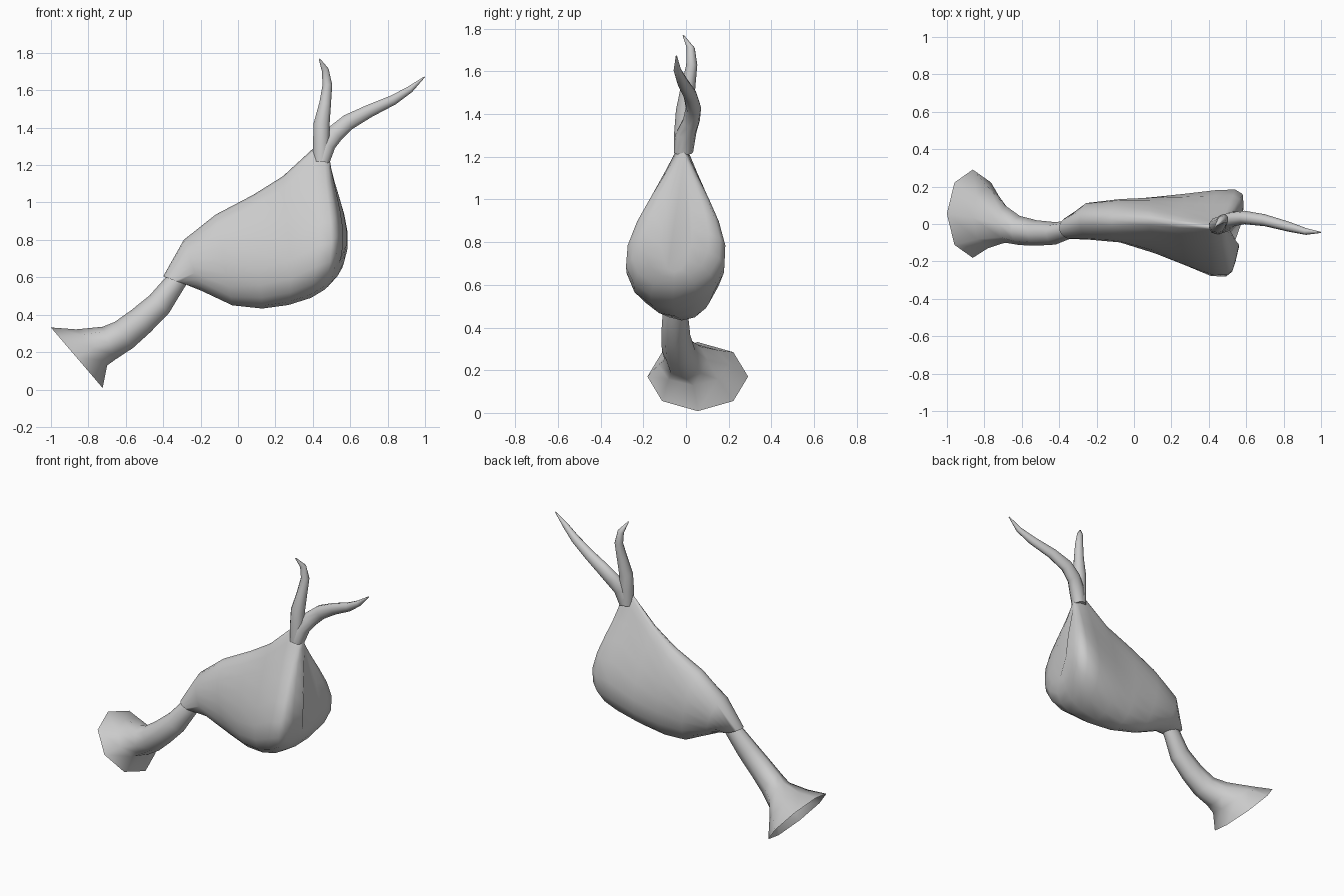
import bpy, bmesh, math
from mathutils import Vector


def skin(name, rings, cap_start=True, cap_end=True, angle=60):
    """Join equal-sized vertex rings into one smooth-shaded object."""
    bm = bmesh.new()
    loops = [[bm.verts.new(p) for p in ring] for ring in rings]
    n = len(loops[0])
    for a, b in zip(loops, loops[1:]):
        for i in range(n):
            j = (i + 1) % n
            bm.faces.new((a[i], a[j], b[j], b[i]))
    if cap_start:
        bm.faces.new(loops[0][::-1])
    if cap_end:
        bm.faces.new(loops[-1])
    bmesh.ops.recalc_face_normals(bm, faces=bm.faces)
    mesh = bpy.data.meshes.new(name)
    bm.to_mesh(mesh)
    bm.free()
    obj = bpy.data.objects.new(name, mesh)
    bpy.context.collection.objects.link(obj)
    bpy.ops.object.select_all(action='DESELECT')
    obj.select_set(True)
    bpy.context.view_layer.objects.active = obj
    bpy.ops.object.shade_smooth_by_angle(angle=math.radians(angle))
    return obj


def tube(name, path, sides, end_dir=None, **caps):
    """Path rows: x, y, z, radius in the xz plane, radius along y."""
    pts = [Vector(p[:3]) for p in path]
    u = Vector((0, 1, 0))
    rings = []
    for i, p in enumerate(path):
        d = pts[min(i + 1, len(pts) - 1)] - pts[max(i - 1, 0)]
        if end_dir and i >= len(path) - 2:
            d = Vector(end_dir)
        v = Vector((-d.z, 0, d.x)).normalized()
        rings.append([pts[i] + u * p[4] * math.cos(t) + v * p[3] * math.sin(t)
                      for t in (2 * math.pi * k / sides for k in range(sides))])
    return skin(name, rings, **caps)


# Sac body: teardrop sections fanning from the pipe collar to the blunt end
# top x, z, y | bottom x, z, y | half width, teardrop amount, bow, shear
sections = [
    (-.40, .605, -.02, -.275, .56, -.02, .060, 0, 0, 0),
    (-.29, .80, .02, -.20, .53, .01, .098, 0, 0, 0),
    (-.12, .935, .02, -.03, .45, .015, .118, .1, 0, 0),
    (.08, 1.04, .02, .13, .433, -.02, .155, .5, 0, 0),
    (.24, 1.14, .00, .27, .452, -.045, .195, .8, .02, 0),
    (.40, 1.287, -.015, .39, .49, -.06, .228, 1, .035, .05),
    (.465, 1.26, -.015, .465, .535, -.06, .231, 1, .055, .09),
    (.482, 1.247, -.015, .512, .59, -.058, .205, 1, .053, .13),
    (.487, 1.243, -.015, .53, .63, -.055, .150, 1, .05, .14),
    (.489, 1.24, -.015, .54, .66, -.055, .070, 1, .048, .13),
]
rings = []
for tx, tz, ty, bx, bz, by, hw, k, bow, shear in sections:
    ring = []
    for i in range(20):
        a = 2 * math.pi * i / 20
        s = (1 - math.cos(a)) / 2
        w = hw * (1 - .08 * k) * math.sin(a) * (1 + k * (.65 - 1.5 * s))
        ring.append((bx + (tx - bx) * s + bow * 6.75 * s * (1 - s) ** 2 + shear * w,
                     by + (ty - by) * s + w,
                     bz + (tz - bz) * s))
    rings.append(ring)
skin("sac_body", rings, angle=85)

# Curved lower pipe opening into a faceted bell
tube("flared_pipe", [
    (-.31, -.025, .60, .05, .045),
    (-.345, -.03, .56, .058, .05),
    (-.42, -.05, .457, .070, .06),
    (-.52, -.048, .365, .078, .068),
    (-.61, -.035, .292, .085, .078),
    (-.69, 0, .248, .094, .100),
    (-.782, .035, .225, .127, .165),
    (-.862, .055, .170, .213, .236),
], 8, end_dir=(-.76, 0, -.65), cap_end=False)

# Forked top: upright branch and long side branch
tube("upright_branch", [
    (.445, -.012, 1.22, .045, .045),
    (.445, -.01, 1.32, .046, .045),
    (.447, -.005, 1.42, .045, .042),
    (.466, .01, 1.53, .033, .034),
    (.478, .027, 1.63, .027, .026),
    (.466, .022, 1.71, .020, .019),
    (.435, -.012, 1.768, .004, .004),
], 10)
tube("side_branch", [
    (.45, -.012, 1.22, .042, .045),
    (.475, 0, 1.31, .050, .048),
    (.52, .025, 1.37, .050, .040),
    (.59, .035, 1.43, .045, .036),
    (.70, .02, 1.488, .036, .032),
    (.83, -.015, 1.548, .028, .027),
    (.92, -.04, 1.605, .019, .018),
    (.998, -.045, 1.672, .003, .003),
], 10)
